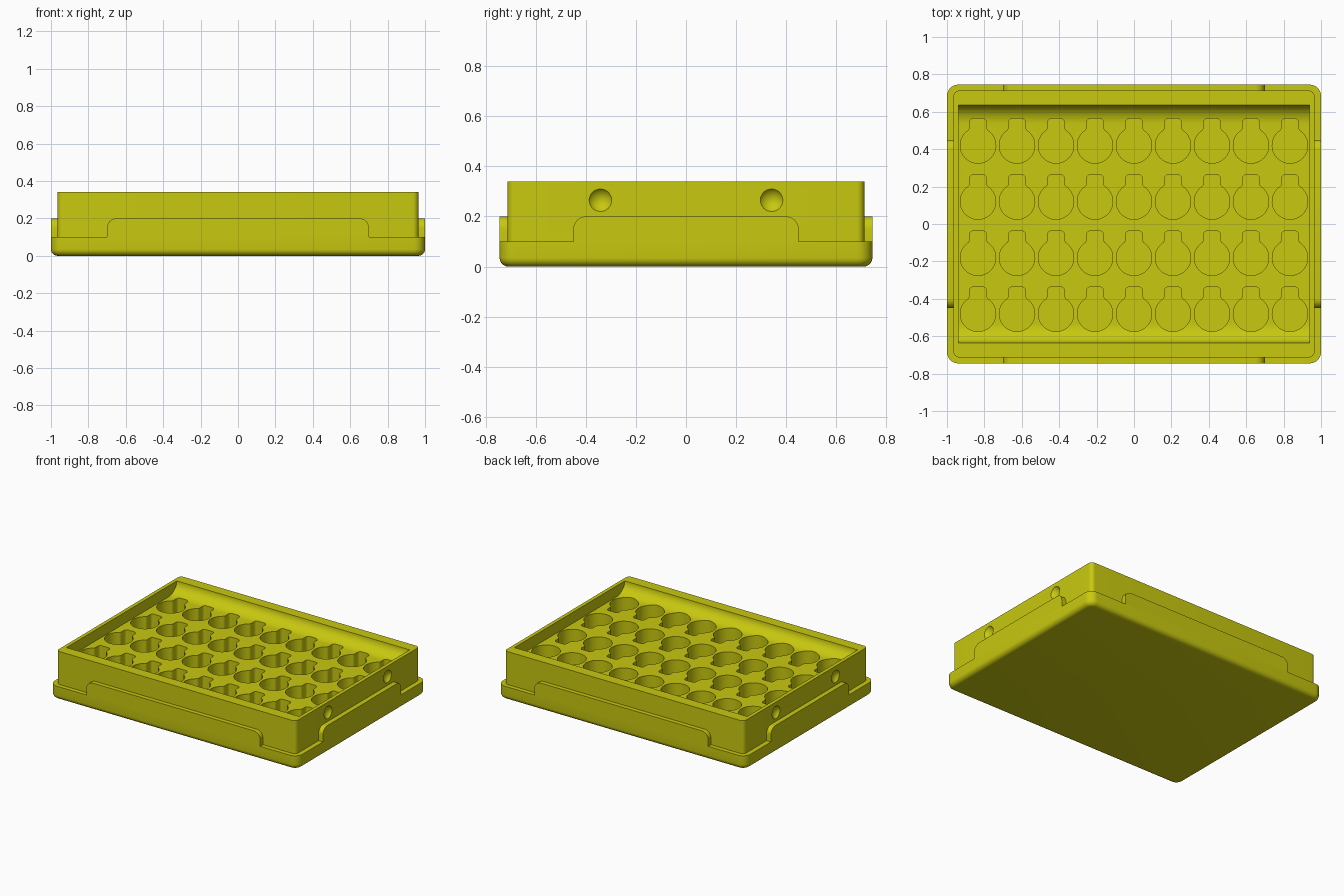
import bpy, bmesh
from math import pi, sin, cos, atan2, sqrt
from mathutils import Matrix

if "Cube" in bpy.data.objects:
    bpy.data.objects.remove(bpy.data.objects["Cube"], do_unlink=True)

yellow = bpy.data.materials.new("olive yellow")
yellow.use_nodes = True
COLOUR = (0.58, 0.58, 0.005, 1)
yellow.diffuse_color = COLOUR
yellow.node_tree.nodes["Principled BSDF"].inputs["Base Color"].default_value = COLOUR


def arc(cx, cy, r, a0, a1, n=8):
    return [(cx + r * cos(a0 + (a1 - a0) * i / n), cy + r * sin(a0 + (a1 - a0) * i / n))
            for i in range(n + 1)]


def rounded_rect(hx, hy, r):
    corners = [(1, 1), (-1, 1), (-1, -1), (1, -1)]
    return [p for k, (sx, sy) in enumerate(corners)
            for p in arc(sx * (hx - r), sy * (hy - r), r, k * pi / 2, (k + 1) * pi / 2)]


def loft(bm, rings):
    """Skin a stack of equal-length rings of 3D points and cap both ends."""
    loops = [[bm.verts.new(p) for p in ring] for ring in rings]
    n = len(loops[0])
    for a, b in zip(loops, loops[1:]):
        for i in range(n):
            j = (i + 1) % n
            bm.faces.new((a[i], a[j], b[j], b[i]))
    bm.faces.new(loops[0][::-1])
    bm.faces.new(loops[-1])


def prism(bm, outline, low, high, place):
    """Extrude a 2D outline; place(u, v, w) puts each point in space."""
    loft(bm, [[place(u, v, w) for u, v in outline] for w in (low, high)])


def finish(bm, name):
    bmesh.ops.remove_doubles(bm, verts=bm.verts, dist=0.0002)
    bmesh.ops.recalc_face_normals(bm, faces=bm.faces)
    mesh = bpy.data.meshes.new(name)
    bm.to_mesh(mesh)
    bm.free()
    mesh.materials.append(yellow)
    ob = bpy.data.objects.new(name, mesh)
    bpy.context.collection.objects.link(ob)
    return ob


def activate(ob):
    bpy.ops.object.select_all(action='DESELECT')
    ob.select_set(True)
    bpy.context.view_layer.objects.active = ob


def smooth(ob):
    activate(ob)
    bpy.ops.object.shade_smooth_by_angle(angle=pi / 6)


def cut(ob, cutter):
    mod = ob.modifiers.new("cut", 'BOOLEAN')
    mod.operation, mod.solver, mod.object = 'DIFFERENCE', 'EXACT', cutter
    activate(ob)
    bpy.ops.object.modifier_apply(modifier=mod.name)
    bpy.data.objects.remove(cutter, do_unlink=True)


HX, HY = 1.0, 0.745          # base half size
BASE_TOP, TAB_TOP = 0.1, 0.2
TX, TY, TOP = 0.965, 0.713, 0.34   # tray half size and height
FLOOR, POCKET = 0.26, 0.11

# Base with a rounded lower edge
bm = bmesh.new()
R = 0.035
steps = [(R - R * cos(t * pi / 12), R - R * sin(t * pi / 12)) for t in range(6, -1, -1)]
levels = [(z, inset) for inset, z in
          [(R - R * cos(t * pi / 12), R - R * sin(t * pi / 12)) for t in range(6, -1, -1)]]
levels.append((BASE_TOP, 0))
loft(bm, [[(x, y, z) for x, y in rounded_rect(HX - i, HY - i, 0.06 - i)] for z, i in levels])
smooth(finish(bm, "base"))

# Raised tabs in the middle of each side
def tab_outline(half, r=0.05):
    return ([(-half, BASE_TOP), (half, BASE_TOP)]
            + arc(half - r, TAB_TOP - r, r, 0, pi / 2)
            + arc(r - half, TAB_TOP - r, r, pi / 2, pi))


for name, s in (("front", -1), ("back", 1)):
    bm = bmesh.new()
    prism(bm, tab_outline(0.7), TY - 0.01, HY, lambda u, v, w: (u, s * w, v))
    smooth(finish(bm, name + "_tab"))
for name, s in (("right", -1), ("left", 1)):
    bm = bmesh.new()
    prism(bm, tab_outline(0.45), TX - 0.01, HX, lambda u, v, w: (s * w, u, v))
    smooth(finish(bm, name + "_tab"))

# Tray body
bm = bmesh.new()
prism(bm, rounded_rect(TX, TY, 0.03), 0.08, TOP, lambda u, v, w: (u, v, w))
tray = finish(bm, "tray")

# Recess with coved front and back
bm = bmesh.new()
EDGE, COVE, DEPTH = 0.635, 0.1, TOP - FLOOR
cove = [(EDGE - COVE + COVE * cos(t), TOP - DEPTH * sin(t))
        for t in [pi / 2 * i / 12 for i in range(13)]]
profile = ([(EDGE, TOP + 0.1)] + cove + [(-y, z) for y, z in reversed(cove)]
           + [(-EDGE, TOP + 0.1)])
prism(bm, profile, -0.938, 0.938, lambda u, v, w: (w, u, v))
cut(tray, finish(bm, "recess_cutter"))

# Keyhole pockets: a circle with a filleted thumb notch
RAD, HW, NOTCH, F, C = 0.095, 0.045, 0.143, 0.02, 0.02
FY = sqrt((RAD + F) ** 2 - (HW + F) ** 2)
A = atan2(FY, HW + F)
keyhole = (arc(0, 0, RAD, pi - A, 2 * pi + A, 40)
           + arc(HW + F, FY, F, pi + A, pi, 5)
           + arc(HW - C, NOTCH - C, C, 0, pi / 2, 5)
           + arc(C - HW, NOTCH - C, C, pi / 2, pi, 5)
           + arc(-HW - F, FY, F, 0, -A, 5))
bm = bmesh.new()
for col in range(9):
    for row in range(4):
        cx, cy = (col - 4) * 0.2085, 0.42 - row * 0.3
        prism(bm, keyhole, POCKET, FLOOR + 0.05, lambda u, v, w: (cx + u, cy + v, w))
cut(tray, finish(bm, "pocket_cutter"))

# Round dimples on the two short sides
bm = bmesh.new()
DIMPLE, SINK = 0.045, 0.023
ball = (DIMPLE ** 2 + SINK ** 2) / (2 * SINK)
for sx in (-1, 1):
    for sy in (-1, 1):
        centre = (sx * (TX - SINK + ball), sy * 0.342, 0.265)
        bmesh.ops.create_uvsphere(bm, u_segments=48, v_segments=32, radius=ball,
                                  matrix=Matrix.Translation(centre) @ Matrix.Rotation(pi / 2, 4, 'Y'))
cut(tray, finish(bm, "dimple_cutter"))
smooth(tray)
